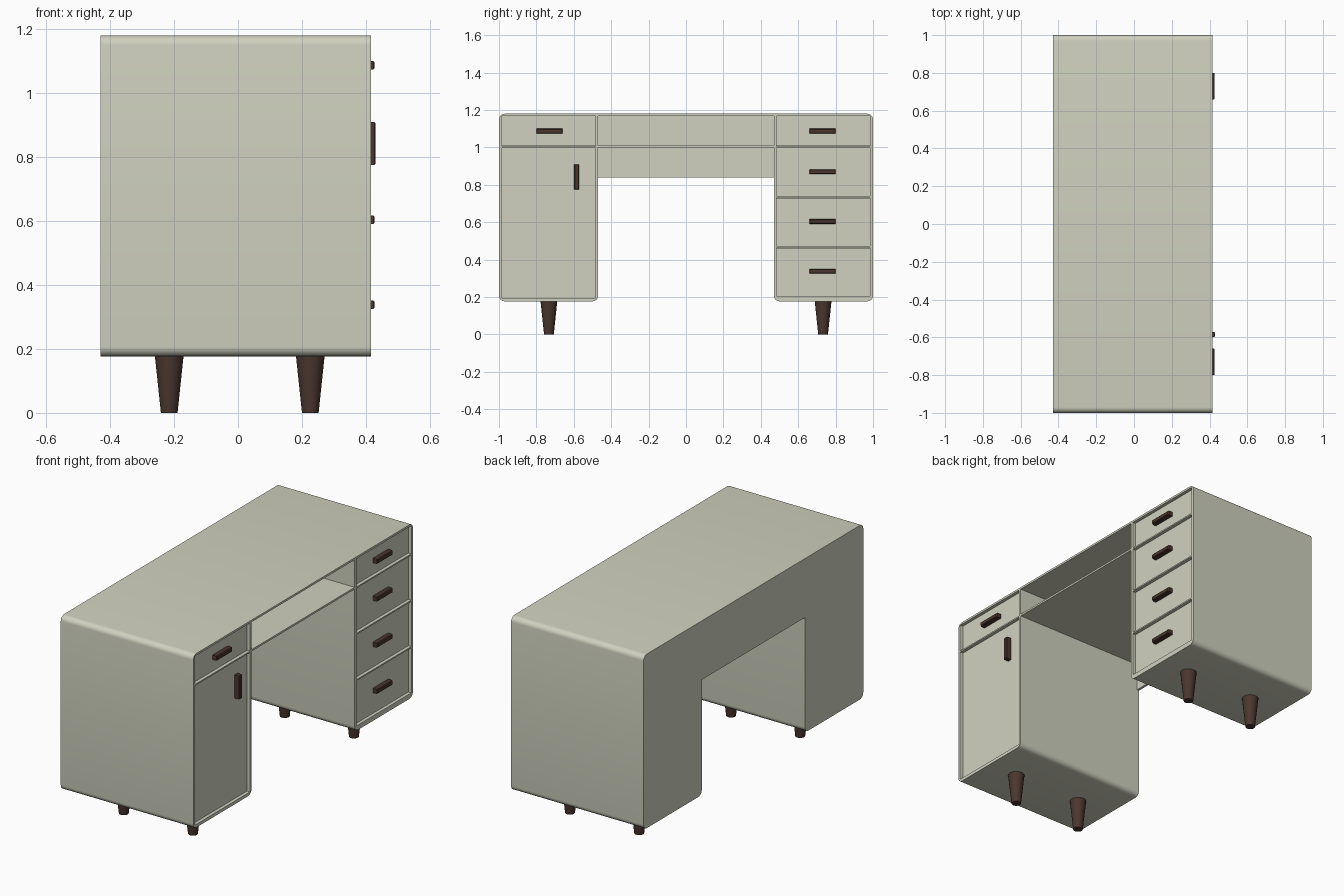
import bpy, bmesh, math
from mathutils import Vector, Matrix

if "Cube" in bpy.data.objects:
    bpy.data.objects.remove(bpy.data.objects["Cube"])


def material(name, rgb):
    m = bpy.data.materials.new(name)
    m.diffuse_color = (*rgb, 1)
    m.use_nodes = True
    m.node_tree.nodes["Principled BSDF"].inputs["Base Color"].default_value = m.diffuse_color
    return m


CREAM = material("sage cream paint", (0.63, 0.64, 0.52))
BROWN = material("dark walnut", (0.07, 0.037, 0.028))

BACK, FRONT, TOP, BOTTOM = -0.43, 0.415, 1.18, 0.177
KNEE = 0.47      # half width of the knee space
FACE = 0.397     # recessed face of drawers and door


def finish(bm, name, mat, smooth=True):
    bmesh.ops.recalc_face_normals(bm, faces=bm.faces[:])
    me = bpy.data.meshes.new(name)
    bm.to_mesh(me)
    bm.free()
    me.materials.append(mat)
    ob = bpy.data.objects.new(name, me)
    bpy.context.collection.objects.link(ob)
    if smooth:
        shade(ob)
    return ob


def activate(ob):
    bpy.ops.object.select_all(action='DESELECT')
    ob.select_set(True)
    bpy.context.view_layer.objects.active = ob


def shade(ob):
    activate(ob)
    bpy.ops.object.shade_smooth_by_angle(angle=math.radians(35))


def add_box(bm, lo, hi):
    lo, hi = Vector(lo), Vector(hi)
    mat = Matrix.Translation((lo + hi) / 2) @ Matrix.Diagonal((*(hi - lo), 1))
    return bmesh.ops.create_cube(bm, size=1, matrix=mat)["verts"]


def desk_outline(knee_top, r=0.03, steps=6):
    """Desk silhouette in (y, z) with rounded outer corners."""
    pts = [(-1, BOTTOM, r), (-KNEE, BOTTOM, r), (-KNEE, knee_top, 0), (KNEE, knee_top, 0),
           (KNEE, BOTTOM, r), (1, BOTTOM, r), (1, TOP, r), (-1, TOP, r)]
    out = []
    for i, (y, z, rad) in enumerate(pts):
        p = Vector((y, z))
        if not rad:
            out.append(p)
            continue
        to_prev = (Vector(pts[i - 1][:2]) - p).normalized()
        to_next = (Vector(pts[(i + 1) % len(pts)][:2]) - p).normalized()
        c = p + rad * (to_prev + to_next)
        for k in range(steps + 1):
            t = math.pi / 2 * k / steps
            out.append(c - rad * (math.cos(t) * to_next + math.sin(t) * to_prev))
    return out


def extrude_outline(name, knee_top, x0, x1, smooth=True):
    bm = bmesh.new()
    face = bm.faces.new([bm.verts.new((x0, p.x, p.y)) for p in desk_outline(knee_top)])
    ext = bmesh.ops.extrude_face_region(bm, geom=[face])
    verts = [g for g in ext["geom"] if isinstance(g, bmesh.types.BMVert)]
    bmesh.ops.translate(bm, vec=(x1 - x0, 0, 0), verts=verts)
    return finish(bm, name, CREAM, smooth)


# Front openings: name, y range, z range
IN, OUT = 0.484, 0.985
cells = [("left_drawer", -OUT, -IN, 1.006, 1.168),
         ("left_door", -OUT, -IN, 0.195, 0.998),
         ("right_drawer_1", IN, OUT, 1.006, 1.168),
         ("right_drawer_2", IN, OUT, 0.739, 0.998),
         ("right_drawer_3", IN, OUT, 0.472, 0.731),
         ("right_drawer_4", IN, OUT, 0.205, 0.464)]

# Carcass, hollowed at each opening and at the open centre shelf
carcass = extrude_outline("carcass", 0.999, BACK + 0.015, FRONT, smooth=False)
bm = bmesh.new()
for _, y0, y1, z0, z1 in cells:
    add_box(bm, (FACE - 0.02, y0, z0), (0.5, y1, z1))
add_box(bm, (BACK + 0.025, -KNEE, 1.01), (0.5, KNEE, 1.168))
cutter = finish(bm, "opening_cutter", CREAM, smooth=False)
cutter.hide_render = True
activate(carcass)
mod = carcass.modifiers.new("openings", 'BOOLEAN')
mod.operation, mod.solver, mod.object = 'DIFFERENCE', 'EXACT', cutter
bpy.ops.object.modifier_apply(modifier=mod.name)
bpy.data.objects.remove(cutter)
shade(carcass)

# Back panel reaching lower into the knee space
extrude_outline("back_panel", 0.84, BACK, BACK + 0.015)

# Recessed drawer and door fronts
for name, y0, y1, z0, z1 in cells:
    bm = bmesh.new()
    g = 0.001
    add_box(bm, (FACE - 0.019, y0 + g, z0 + g), (FACE, y1 - g, z1 - g))
    finish(bm, name + "_front", CREAM, smooth=False)


# Bar handles with chamfered outer edges
def handle(name, y, z, wy, wz, x1):
    bm = bmesh.new()
    add_box(bm, (FACE - 0.005, y - wy / 2, z - wz / 2), (x1, y + wy / 2, z + wz / 2))
    edges = [e for e in bm.edges if all(v.co.x > FACE for v in e.verts)]
    bmesh.ops.bevel(bm, geom=edges, offset=0.004, segments=1, affect='EDGES')
    finish(bm, name, BROWN, smooth=False)


handle("left_drawer_handle", -0.73, 1.087, 0.14, 0.026, 0.427)
handle("left_door_handle", -0.585, 0.842, 0.026, 0.135, 0.43)
for i, z in enumerate((1.087, 0.87, 0.604, 0.338)):
    handle(f"right_drawer_handle_{i + 1}", 0.73, z, 0.14, 0.026, 0.427)

# Tapered round legs
for side, y in (("left", -0.733), ("right", 0.733)):
    for end, x in (("front", 0.226), ("back", -0.215)):
        bm = bmesh.new()
        h = BOTTOM + 0.003
        bmesh.ops.create_cone(bm, cap_ends=True, segments=32, radius1=0.026, radius2=0.045,
                              depth=h, matrix=Matrix.Translation((x, y, h / 2)))
        finish(bm, f"{side}_{end}_leg", BROWN)
